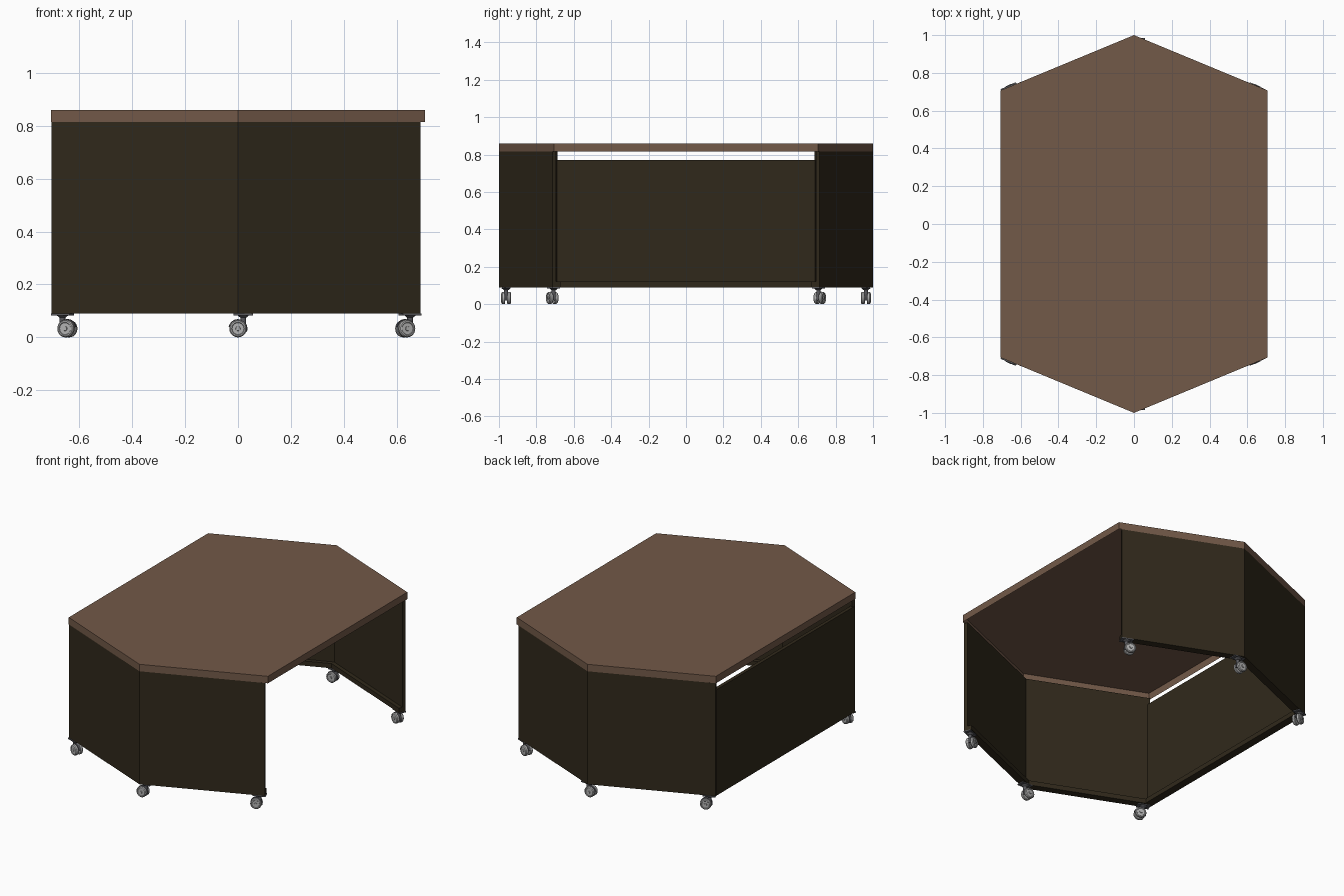
import bpy, bmesh, math
from mathutils import Matrix, Vector

if "Cube" in bpy.data.objects:
    bpy.data.objects.remove(bpy.data.objects["Cube"])


def material(name, color):
    m = bpy.data.materials.new(name)
    m.diffuse_color = (*color, 1)
    m.use_nodes = True
    m.node_tree.nodes["Principled BSDF"].inputs["Base Color"].default_value = m.diffuse_color
    return m


wood = material("brown_wood", (0.17, 0.10, 0.065))
dark = material("dark_panel", (0.03, 0.022, 0.011))
steel = material("wheel_grey", (0.45, 0.45, 0.45))
hood_mat = material("hood_grey", (0.10, 0.10, 0.11))


def finish(name, bm, mat, smooth=False):
    bmesh.ops.recalc_face_normals(bm, faces=bm.faces)
    me = bpy.data.meshes.new(name)
    bm.to_mesh(me)
    bm.free()
    me.materials.append(mat)
    ob = bpy.data.objects.new(name, me)
    bpy.context.collection.objects.link(ob)
    if smooth:
        bpy.ops.object.select_all(action='DESELECT')
        ob.select_set(True)
        bpy.context.view_layer.objects.active = ob
        bpy.ops.object.shade_smooth_by_angle(angle=math.radians(35))
    return ob


def prism(name, pts, z0, z1, mat, open_bottom=False):
    bm = bmesh.new()
    lo = [bm.verts.new((x, y, z0)) for x, y in pts]
    hi = [bm.verts.new((x, y, z1)) for x, y in pts]
    n = len(pts)
    for i in range(n):
        j = (i + 1) % n
        bm.faces.new((lo[i], lo[j], hi[j], hi[i]))
    bm.faces.new(hi)
    if not open_bottom:
        bm.faces.new(lo[::-1])
    return finish(name, bm, mat)


# Hexagonal table top: a shallow tray, hollow underneath
R = 0.707
prism("table_top", [(0, -1), (R, -R), (R, R), (0, 1), (-R, R), (-R, -R)],
      0.815, 0.86, wood, open_bottom=True)

# Angled end panels with a small rail along the inside bottom edge
Z0, Z1, T = 0.09, 0.815, 0.022
nx, ny = 0.383, 0.924


def strip(end_x, d0, d1, sx, sy):
    y = -1 + end_x * 0.4144
    pts = [(0, -1 + d0 / ny), (end_x - d0 * nx, y + d0 * ny),
           (end_x - d1 * nx, y + d1 * ny), (0, -1 + d1 / ny)]
    return [(sx * px, -sy * -py) for px, py in pts]


for sy, end in ((1, "front"), (-1, "back")):
    for sx, side, ex in ((1, "right", 0.69), (-1, "left", 0.705)):
        prism(f"{end}_{side}_panel", strip(ex, 0, T, sx, sy), Z0, Z1, dark)
        prism(f"{end}_{side}_rail", strip(ex, T, T + 0.025, sx, sy), Z0, Z0 + 0.03, dark)

# Long panel on the left side, leaving a slit below the top
prism("side_panel", [(-0.705, -0.7), (-0.683, -0.69), (-0.683, 0.69), (-0.705, 0.7)],
      Z0, 0.77, dark)
prism("side_rail", [(-0.683, -0.68), (-0.655, -0.67), (-0.655, 0.67), (-0.683, 0.68)],
      Z0, Z0 + 0.03, dark)


# Twin-wheel casters
def lathe_x(bm, profile, seg=24):
    """Solid of revolution about x from (x, radius) points."""
    rings = [[bm.verts.new((x, r * math.cos(a), r * math.sin(a)))
              for a in (2 * math.pi * k / seg for k in range(seg))] for x, r in profile]
    for a, b in zip(rings, rings[1:]):
        for k in range(seg):
            j = (k + 1) % seg
            bm.faces.new((a[k], a[j], b[j], b[k]))
    bm.faces.new(rings[0])
    bm.faces.new(rings[-1])


def caster(name, x, y, angle):
    """x, y is the wheel centre, angle the direction of the axle."""
    place = Matrix.Translation((x, y, 0.033)) @ Matrix.Rotation(angle, 4, 'Z')
    bm = bmesh.new()
    for s in (1, -1):
        lathe_x(bm, [(s * p, r) for p, r in
                     ((0.006, 0.030), (0.009, 0.033), (0.020, 0.033), (0.025, 0.029),
                      (0.026, 0.024), (0.023, 0.022), (0.023, 0.009), (0.027, 0.008))])
    lathe_x(bm, [(-0.008, 0.009), (0.008, 0.009)], 12)
    bm.transform(place)
    finish(name + "_wheels", bm, steel, True)
    # curved hood between the wheels
    bm = bmesh.new()
    arc = [math.radians(a) for a in range(-20, 171, 19)]
    prof = [(0.036 * math.cos(a), 0.036 * math.sin(a)) for a in arc]
    prof += [(0.012 * math.cos(a), 0.012 * math.sin(a)) for a in arc[::-1]]
    face = bm.faces.new([bm.verts.new((-0.006, u, v)) for u, v in prof])
    ext = bmesh.ops.extrude_face_region(bm, geom=[face])
    bmesh.ops.translate(bm, vec=(0.012, 0, 0),
                        verts=[v for v in ext["geom"] if isinstance(v, bmesh.types.BMVert)])
    # swivel stem and mounting plate, trailing behind the axle
    bmesh.ops.create_cone(bm, cap_ends=True, segments=16, radius1=0.011, radius2=0.011,
                          depth=0.045, matrix=Matrix.Translation((0, 0.02, 0.032)))
    bmesh.ops.create_cone(bm, cap_ends=True, segments=16, radius1=0.012, radius2=0.024,
                          depth=0.010, matrix=Matrix.Translation((0, 0.02, 0.047)))
    bmesh.ops.create_cube(bm, size=1, matrix=Matrix.Translation((0, 0.02, 0.054))
                          @ Matrix.Diagonal((0.045, 0.075, 0.007, 1)))
    bm.transform(place)
    finish(name + "_hood", bm, hood_mat, True)


for sy, end in ((-1, "front"), (1, "back")):
    caster(f"{end}_middle_caster", 0, sy * 0.962, math.radians(-90))
    caster(f"{end}_right_caster", 0.632, sy * 0.715, math.radians(-90 + sy * -22))
    caster(f"{end}_left_caster", -0.645, sy * 0.715, math.radians(90 + sy * 22))
